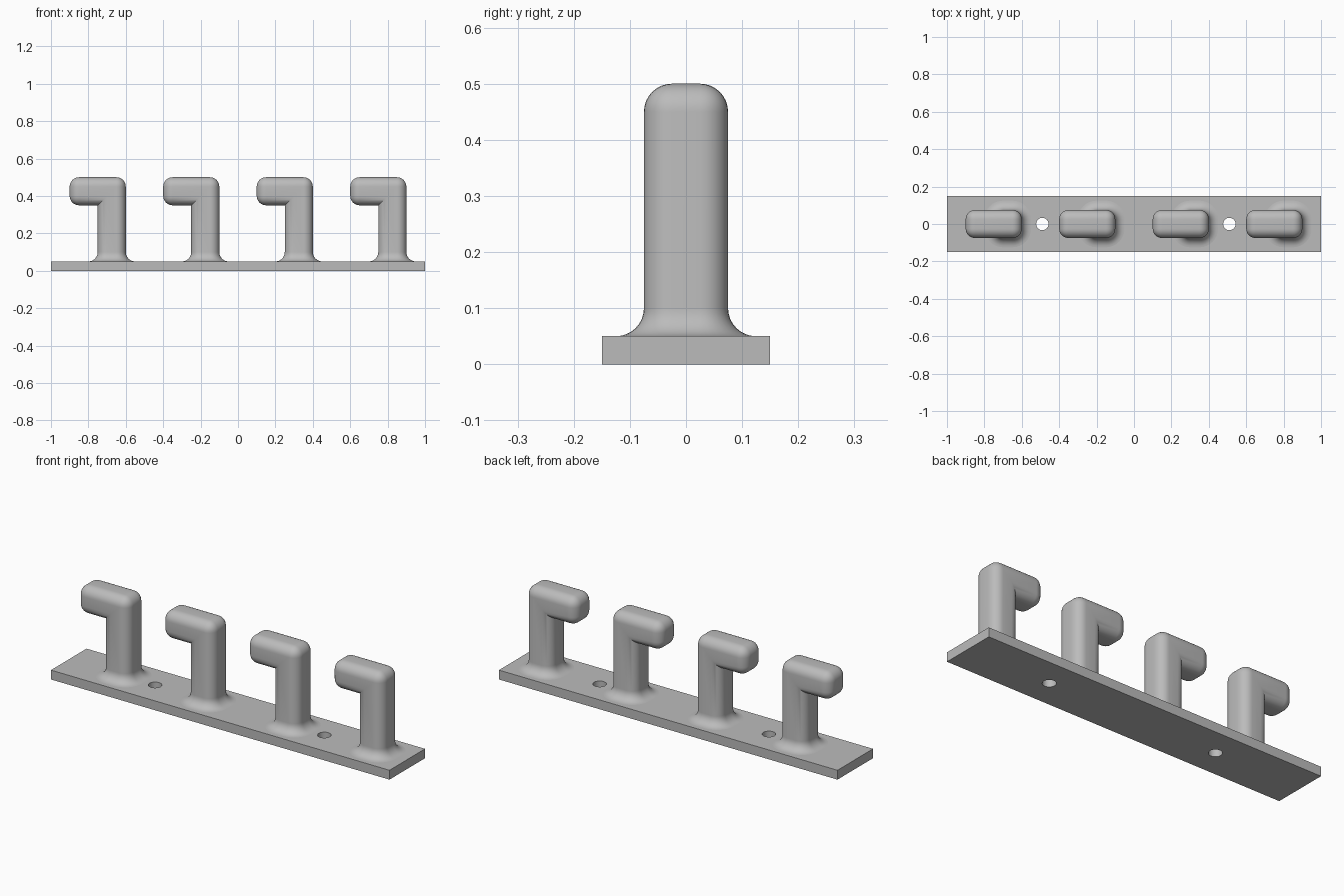
import bpy, bmesh, math
from mathutils import Vector

if "Cube" in bpy.data.objects:
    bpy.data.objects.remove(bpy.data.objects["Cube"])

HALF = 0.075      # half thickness of post and arm
R = 0.05          # rounding radius
SEG = 8

grey = bpy.data.materials.new("light grey")
grey.diffuse_color = (0.5, 0.5, 0.5, 1)
grey.use_nodes = True
grey.node_tree.nodes["Principled BSDF"].inputs["Base Color"].default_value = grey.diffuse_color


def make_object(name, bm):
    bmesh.ops.recalc_face_normals(bm, faces=bm.faces[:])
    mesh = bpy.data.meshes.new(name)
    bm.to_mesh(mesh)
    bm.free()
    mesh.materials.append(grey)
    obj = bpy.data.objects.new(name, mesh)
    bpy.context.collection.objects.link(obj)
    return obj


def activate(obj):
    bpy.ops.object.select_all(action='DESELECT')
    obj.select_set(True)
    bpy.context.view_layer.objects.active = obj


def make_hook(name, x):
    """Rounded L-shaped peg, post centred on x, arm towards -x."""
    bm = bmesh.new()
    # L profile extruded through the thickness, open at the bottom
    outline = [(-HALF, 0.1), (HALF, 0.1), (HALF, 0.5),
               (-0.225, 0.5), (-0.225, 0.35), (-HALF, 0.35)]
    front = [bm.verts.new((px, -HALF, pz)) for px, pz in outline]
    back = [bm.verts.new((px, HALF, pz)) for px, pz in outline]
    bm.faces.new(front)
    bm.faces.new(back[::-1])
    n = len(outline)
    for i in range(1, n):
        j = (i + 1) % n
        bm.faces.new((front[j], front[i], back[i], back[j]))
    bmesh.ops.recalc_face_normals(bm, faces=bm.faces[:])
    # round every edge except the open rim and the inner corner
    inner = {front[5], back[5]}
    edges = [e for e in bm.edges
             if not e.is_boundary and set(e.verts) != inner]
    bmesh.ops.bevel(bm, geom=edges, offset=R, offset_type='OFFSET',
                    segments=SEG, profile=0.5, affect='EDGES')
    # concave flare at the foot, grown ring by ring from the rim
    rim = [e for e in bm.edges if e.is_boundary]
    core = HALF - R
    for k in range(1, SEG + 1):
        a = math.pi / 2 * k / SEG
        ext = bmesh.ops.extrude_edge_only(bm, edges=rim)["geom"]
        rim = [g for g in ext if isinstance(g, bmesh.types.BMEdge)]
        for v in [g for g in ext if isinstance(g, bmesh.types.BMVert)]:
            c = Vector((max(-core, min(core, v.co.x)),
                        max(-core, min(core, v.co.y))))
            d = (v.co.xy - c).normalized()
            p = c + d * (R + R * (1 - math.cos(a)))
            v.co = (p.x, p.y, 0.1 - R * math.sin(a))
    obj = make_object(name, bm)
    obj.location.x = x
    activate(obj)
    bpy.ops.object.shade_smooth_by_angle(angle=math.radians(35))


# base plate
bm = bmesh.new()
bmesh.ops.create_cube(bm, size=1)
for v in bm.verts:
    v.co = (v.co.x * 2, v.co.y * 0.3, (v.co.z + 0.5) * 0.05)
plate = make_object("base_plate", bm)

# screw holes
for hx in (-0.49, 0.51):
    bm = bmesh.new()
    bmesh.ops.create_cone(bm, cap_ends=True, segments=32, radius1=0.033,
                          radius2=0.033, depth=0.2)
    cutter = make_object("hole_cutter", bm)
    cutter.location.x = hx
    cutter.hide_render = True
    mod = plate.modifiers.new("hole", 'BOOLEAN')
    mod.operation = 'DIFFERENCE'
    mod.solver = 'EXACT'
    mod.object = cutter
    activate(plate)
    bpy.ops.object.modifier_apply(modifier=mod.name)
    bpy.data.objects.remove(cutter)
activate(plate)
bpy.ops.object.shade_smooth_by_angle(angle=math.radians(35))

# four hooks
for i in range(4):
    make_hook(f"hook_{i + 1}", -0.675 + 0.5 * i)
